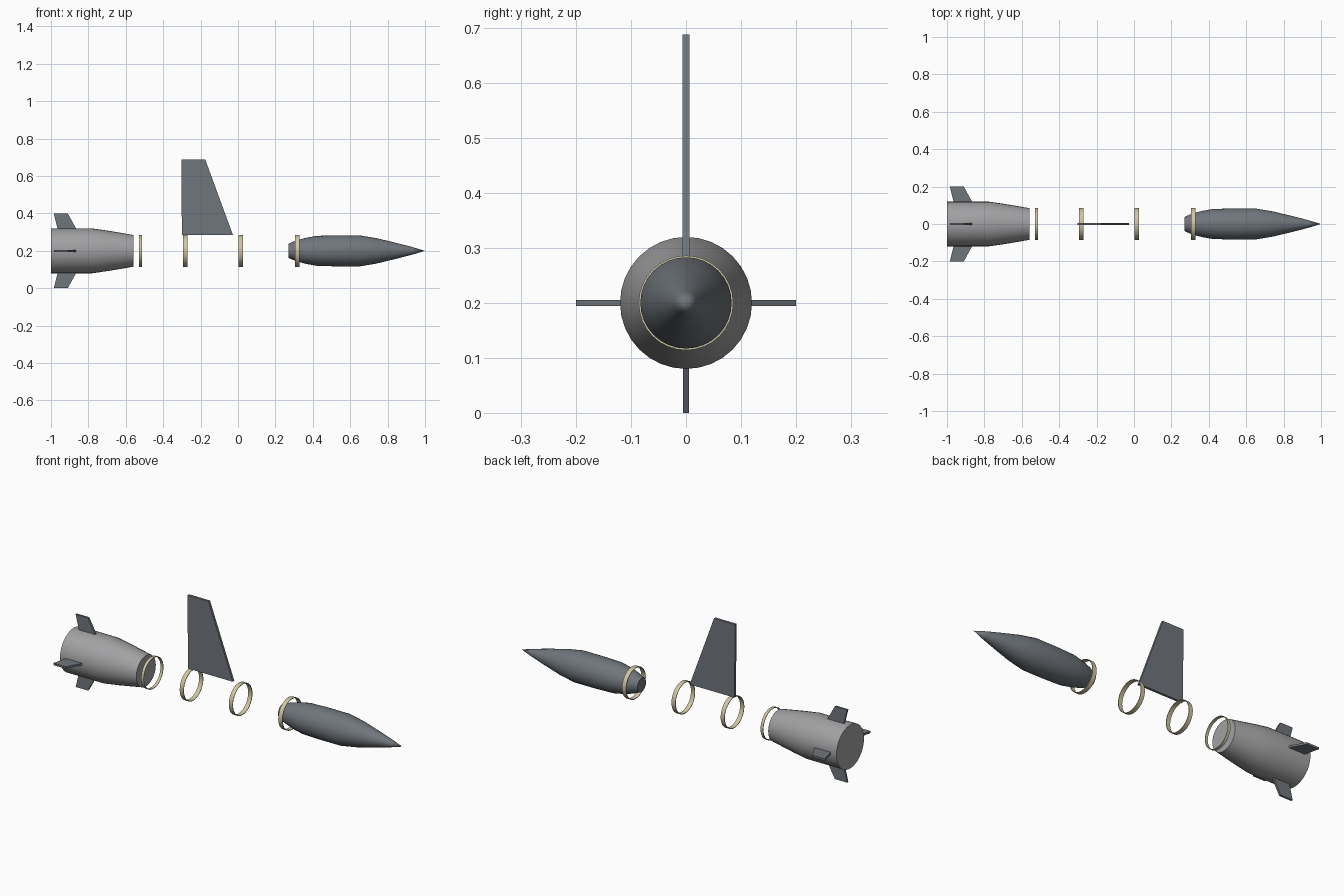
import bpy, bmesh, math
from mathutils import Matrix, Vector

cube = bpy.data.objects.get("Cube")
if cube:
    bpy.data.objects.remove(cube, do_unlink=True)

AXIS_Z = 0.2
SIDES = 32


def material(name, rgb):
    m = bpy.data.materials.new(name)
    m.use_nodes = True
    m.diffuse_color = (*rgb, 1)
    m.node_tree.nodes["Principled BSDF"].inputs["Base Color"].default_value = (*rgb, 1)
    return m


light_grey = material("light grey", (0.36, 0.36, 0.37))
dark_grey = material("dark grey", (0.16, 0.18, 0.20))
tan = material("tan", (0.62, 0.56, 0.36))


def finish(name, bm, mat, smooth=False):
    bmesh.ops.recalc_face_normals(bm, faces=bm.faces)
    mesh = bpy.data.meshes.new(name)
    bm.to_mesh(mesh)
    bm.free()
    mesh.materials.append(mat)
    ob = bpy.data.objects.new(name, mesh)
    bpy.context.collection.objects.link(ob)
    if smooth:
        bpy.ops.object.select_all(action="DESELECT")
        ob.select_set(True)
        bpy.context.view_layer.objects.active = ob
        bpy.ops.object.shade_smooth_by_angle(angle=math.radians(35))
    return ob


def lathe(name, profile, mat, closed=False):
    """Spin (x, radius) points around the long axis."""
    bm = bmesh.new()
    verts = [bm.verts.new((x, 0, AXIS_Z + r)) for x, r in profile]
    pairs = list(zip(verts, verts[1:]))
    if closed:
        pairs.append((verts[-1], verts[0]))
    edges = [bm.edges.new(p) for p in pairs]
    bmesh.ops.spin(bm, geom=verts + edges, cent=(0, 0, AXIS_Z), axis=(1, 0, 0),
                   angle=math.tau, steps=SIDES, use_merge=True)
    bmesh.ops.remove_doubles(bm, verts=bm.verts, dist=0.0001)
    return finish(name, bm, mat, True)


def fin(name, outline, thickness, turn=0):
    """Flat plate from (x, radius) points, turned around the long axis."""
    bm = bmesh.new()
    face = bm.faces.new([bm.verts.new((x, -thickness / 2, r)) for x, r in outline])
    ext = bmesh.ops.extrude_face_region(bm, geom=[face])
    moved = [v for v in ext["geom"] if isinstance(v, bmesh.types.BMVert)]
    bmesh.ops.translate(bm, verts=moved, vec=Vector((0, thickness, 0)))
    place = Matrix.Translation((0, 0, AXIS_Z)) @ Matrix.Rotation(turn, 4, "X")
    bmesh.ops.transform(bm, matrix=place, verts=bm.verts)
    return finish(name, bm, dark_grey)


# Tail section, closed at both ends
lathe("tail_body", [(-1, 0), (-1, 0.12), (-0.78, 0.12), (-0.69, 0.107),
                    (-0.56, 0.085), (-0.56, 0)], light_grey)

# Four small tail fins
tail_outline = [(-0.96, 0.10), (-0.985, 0.2), (-0.91, 0.2), (-0.855, 0.10)]
for i, side in enumerate(("top", "right", "bottom", "left")):
    fin("tail_fin_" + side, tail_outline, 0.011, i * math.pi / 2)

# Tall swept fin in the middle
fin("main_fin", [(-0.30, 0.085), (-0.303, 0.488), (-0.175, 0.488), (-0.027, 0.085)], 0.013)

# Nose section
lathe("nose_body", [(0.27, 0), (0.27, 0.038), (0.31, 0.055), (0.36, 0.069), (0.42, 0.080),
                    (0.52, 0.083), (0.65, 0.083), (0.74, 0.068), (0.84, 0.044),
                    (0.93, 0.021), (1, 0)], dark_grey)

# Thin coupling rings
for name, x0, x1 in (("tail_ring", -0.53, -0.514), ("rear_ring", -0.295, -0.271),
                     ("middle_ring", 0.004, 0.028), ("nose_ring", 0.305, 0.33)):
    lathe(name, [(x0, 0.083), (x0, 0.086), (x1, 0.086), (x1, 0.083)], tan, True)
